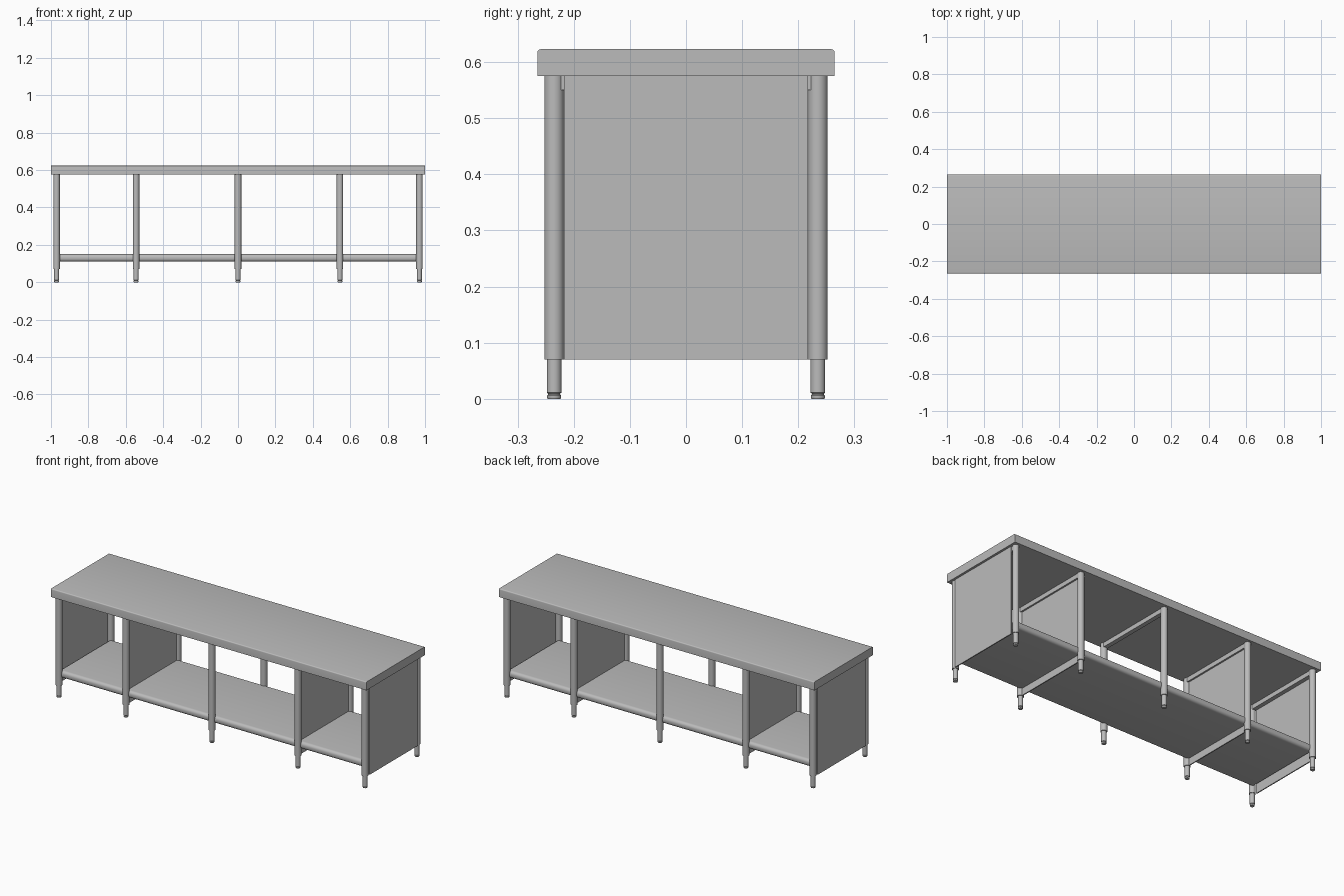
import bpy, bmesh, math

cube = bpy.data.objects.get("Cube")
if cube:
    bpy.data.objects.remove(cube, do_unlink=True)

# One brushed steel colour for the whole bench
steel = bpy.data.materials.new("steel_grey")
steel.use_nodes = True
GREY = (0.5, 0.5, 0.5, 1)
steel.diffuse_color = GREY
steel.node_tree.nodes["Principled BSDF"].inputs["Base Color"].default_value = GREY

LEG_X = (-0.97, -0.545, 0, 0.545, 0.97)
LEG_Y = 0.235
LEG_R = 0.0175
TOP_Z = 0.575
LEG_Z = 0.07


def finish(name, bm):
    bmesh.ops.recalc_face_normals(bm, faces=bm.faces)
    mesh = bpy.data.meshes.new(name)
    bm.to_mesh(mesh)
    bm.free()
    mesh.materials.append(steel)
    obj = bpy.data.objects.new(name, mesh)
    bpy.context.collection.objects.link(obj)
    bpy.ops.object.select_all(action="DESELECT")
    obj.select_set(True)
    bpy.context.view_layer.objects.active = obj
    bpy.ops.object.shade_smooth_by_angle(angle=math.radians(35))
    return obj


def box(name, x, y, z, round_edges=None, radius=0, segments=4):
    """Box from (min, max) pairs; round_edges picks the edges to round."""
    bm = bmesh.new()
    bmesh.ops.create_cube(bm, size=1)
    for v in bm.verts:
        for i, (lo, hi) in enumerate((x, y, z)):
            v.co[i] = lo if v.co[i] < 0 else hi
    if round_edges:
        edges = [e for e in bm.edges if round_edges(e)]
        bmesh.ops.bevel(bm, geom=edges, offset=radius, segments=segments,
                        profile=0.5, affect="EDGES")
    return finish(name, bm)


def lathe(name, x, y, profile, sides=28):
    """Solid of revolution about a vertical axis from (radius, height) points."""
    bm = bmesh.new()
    rings = []
    for r, z in profile:
        rings.append([bm.verts.new((x + r * math.cos(math.tau * i / sides),
                                    y + r * math.sin(math.tau * i / sides), z))
                      for i in range(sides)])
    for a, b in zip(rings, rings[1:]):
        for i in range(sides):
            j = (i + 1) % sides
            bm.faces.new((a[i], a[j], b[j], b[i]))
    bm.faces.new(rings[0][::-1])
    bm.faces.new(rings[-1])
    return finish(name, bm)


def along_x(edge):
    a, b = edge.verts
    return abs(a.co.x - b.co.x) > 1


def upper_long(edge):
    return along_x(edge) and edge.verts[0].co.z > 0.6


# Worktop with softened long upper edges
box("worktop", (-1, 1), (-0.265, 0.265), (TOP_Z, 0.623), upper_long, 0.006)

# Lower shelf with rolled front and back edges
box("lower_shelf", (-0.965, 0.965), (-0.236, 0.236), (0.11, 0.15),
    along_x, 0.017, 6)

# Tubular legs with adjustable feet
FOOT = ((0.0115, 0), (0.0125, 0.002), (0.0125, 0.006), (0.0105, 0.008),
        (0.0105, 0.009), (0.013, 0.011), (0.013, LEG_Z + 0.01))
for n, x in enumerate(LEG_X, 1):
    for side, y in (("front", -LEG_Y), ("back", LEG_Y)):
        lathe(f"{side}_leg_{n}", x, y, ((LEG_R, LEG_Z), (LEG_R, TOP_Z)))
        lathe(f"{side}_foot_{n}", x, y, FOOT)
    # Cross rail under the worktop
    box(f"cross_rail_{n}", (x - 0.0125, x + 0.0125), (-LEG_Y, LEG_Y),
        (TOP_Z - 0.025, TOP_Z))

# Side panels flush with the outer legs, and divider panels on the inner pairs
INNER = LEG_Y - 0.0175
for side, s in (("left", 1), ("right", -1)):
    box(f"{side}_end_panel", sorted((s * 0.981, s * 0.987)), (-INNER, INNER),
        (LEG_Z, TOP_Z))
    box(f"{side}_divider_panel", (s * 0.545 - 0.003, s * 0.545 + 0.003),
        (-INNER, INNER), (LEG_Z, TOP_Z))
